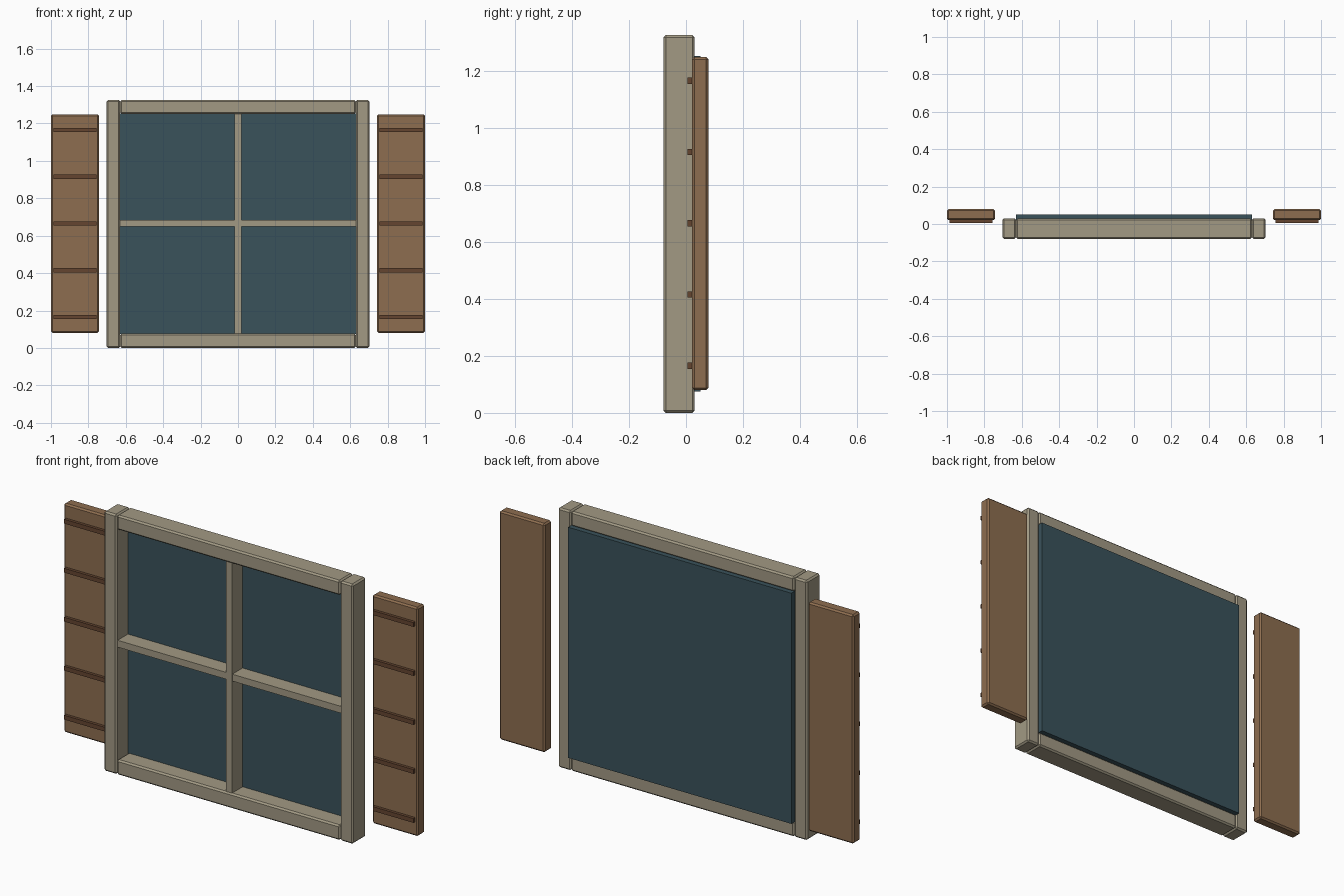
import bpy
import bmesh
from mathutils import Vector

if "Cube" in bpy.data.objects:
    bpy.data.objects.remove(bpy.data.objects["Cube"])


def material(name, rgb):
    m = bpy.data.materials.new(name)
    m.diffuse_color = (*rgb, 1.0)
    m.use_nodes = True
    m.node_tree.nodes["Principled BSDF"].inputs["Base Color"].default_value = m.diffuse_color
    return m


FRAME = material("painted_frame", (0.36, 0.32, 0.23))
WOOD = material("shutter_wood", (0.27, 0.155, 0.08))
DARK = material("slat_wood", (0.13, 0.06, 0.03))
GLASS = material("dark_glass", (0.042, 0.085, 0.105))


def box(name, x, y, z, mat, bevel=0.0):
    """Box from (min, max) ranges, with an optional chamfer on all edges."""
    bm = bmesh.new()
    bmesh.ops.create_cube(bm, size=1.0)
    lo, hi = Vector((x[0], y[0], z[0])), Vector((x[1], y[1], z[1]))
    for v in bm.verts:
        v.co = (lo + hi) / 2 + v.co * (hi - lo)
    if bevel:
        bmesh.ops.bevel(bm, geom=bm.edges[:], offset=bevel, segments=1,
                        profile=0.5, affect='EDGES')
    mesh = bpy.data.meshes.new(name)
    bm.to_mesh(mesh)
    bm.free()
    mesh.materials.append(mat)
    ob = bpy.data.objects.new(name, mesh)
    bpy.context.collection.objects.link(ob)
    return ob


def side_range(s, a, b):
    return tuple(sorted((s * a, s * b)))


FRAME_Y = (-0.079, 0.03)

# Frame rails
box("bottom_rail", (-0.63, 0.63), FRAME_Y, (0, 0.077), FRAME, 0.008)
box("top_rail", (-0.63, 0.63), FRAME_Y, (1.25, 1.325), FRAME, 0.008)

# Glass pane, slightly proud of the frame at the back
box("glass_pane", (-0.63, 0.63), (0.012, 0.05), (0.075, 1.252), GLASS)

# Glazing bars
box("vertical_bar", (-0.0175, 0.0175), (-0.072, 0.02), (0.07, 1.255), FRAME)
box("horizontal_bar", (-0.632, 0.632), (-0.071, 0.019), (0.648, 0.683), FRAME)

# Side posts and shutters with battens
for side, s in (("left", -1), ("right", 1)):
    box(side + "_post", side_range(s, 0.63, 0.703), FRAME_Y, (0, 1.325), FRAME, 0.008)
    box(side + "_shutter", side_range(s, 0.743, 1.0), (0.021, 0.079),
        (0.08, 1.248), WOOD, 0.008)
    for i in range(5):
        zc = 0.165 + 0.25 * i
        box(f"{side}_shutter_slat_{i + 1}", side_range(s, 0.757, 0.986),
            (0.006, 0.03), (zc - 0.011, zc + 0.011), DARK)
